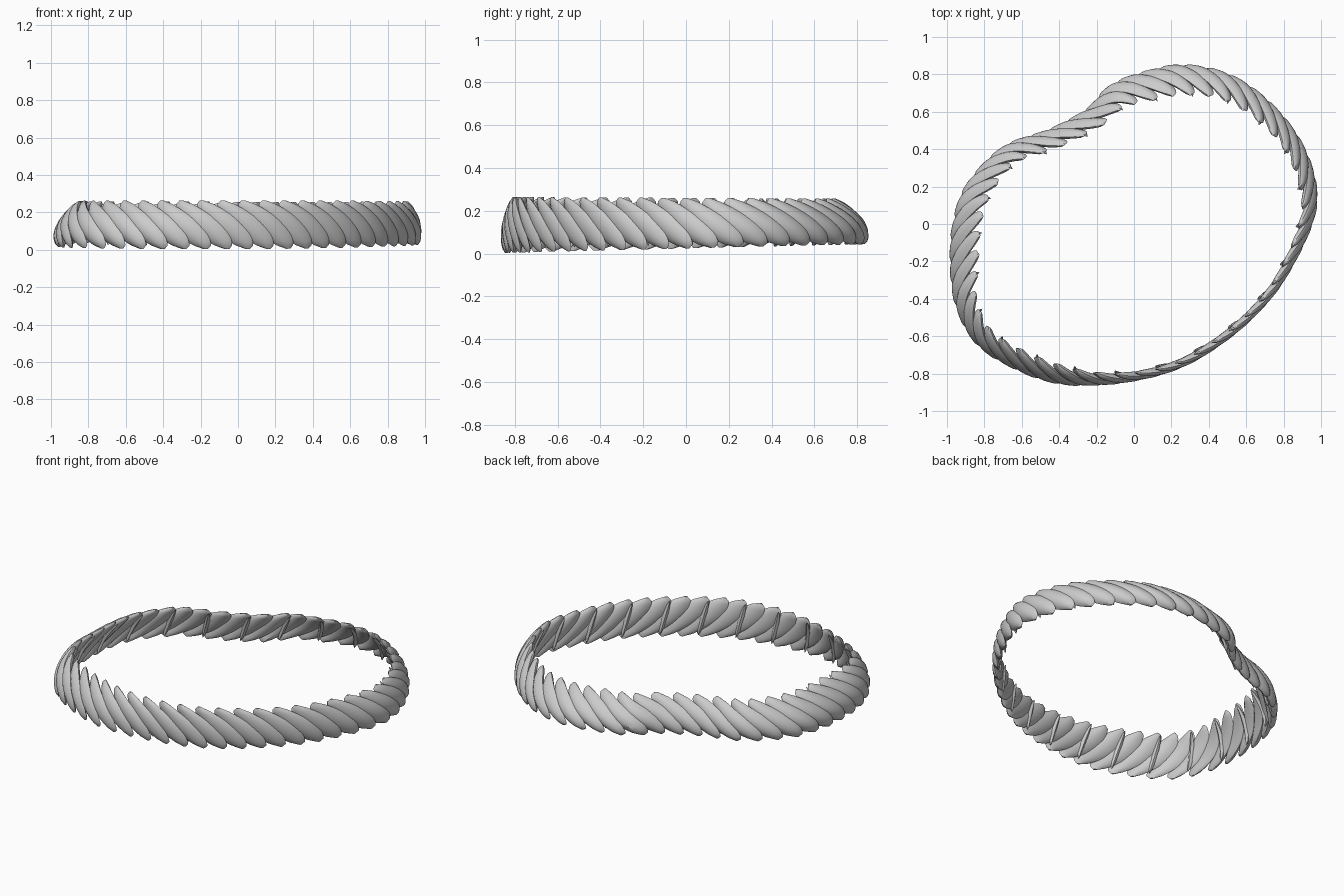
import bpy, bmesh, math
from mathutils import Vector

cube = bpy.data.objects.get("Cube")
if cube:
    bpy.data.objects.remove(cube, do_unlink=True)

grey = bpy.data.materials.new("light_grey")
grey.use_nodes = True
colour = (0.6, 0.6, 0.6, 1)
grey.diffuse_color = colour
grey.node_tree.nodes["Principled BSDF"].inputs["Base Color"].default_value = colour

# Ring centre line, counter-clockwise: x, y, plan width of the band
PATH = [(.915, 0, .085), (.93, .2, .11), (.85, .42, .12), (.69, .61, .14),
        (.49, .74, .16), (.27, .78, .18), (.09, .75, .18), (-.09, .69, .16),
        (-.22, .57, .14), (-.43, .46, .13), (-.67, .37, .13), (-.84, .18, .16),
        (-.9, 0, .17), (-.915, -.2, .17), (-.9, -.42, .14), (-.8, -.61, .13),
        (-.6, -.735, .13), (-.4, -.805, .12), (-.2, -.825, .085), (0, -.81, .06),
        (.2, -.76, .05), (.38, -.67, .05), (.59, -.51, .05), (.77, -.3, .06)]
LEAVES = 48
STEPS = 20


def catmull(a, b, c, d, t):
    return (2 * b + (c - a) * t + (2 * a - 5 * b + 4 * c - d) * t * t
            + (3 * b - a - 3 * c + d) * t ** 3) / 2


# Sample the closed curve densely and measure its length
knots = [Vector(p) for p in PATH]
count = len(knots)
dense = [catmull(knots[i - 1], knots[i], knots[(i + 1) % count],
                 knots[(i + 2) % count], k / STEPS)
         for i in range(count) for k in range(STEPS)]
lengths = [0]
for i, p in enumerate(dense):
    lengths.append(lengths[-1] + (dense[(i + 1) % len(dense)] - p).xy.length)
TOTAL = lengths[-1]


def along(s):
    """Point (x, y, width) at arc length s."""
    s %= TOTAL
    lo, hi = 0, len(dense)
    while hi - lo > 1:
        mid = (lo + hi) // 2
        lo, hi = (mid, hi) if lengths[mid] <= s else (lo, mid)
    f = (s - lengths[lo]) / (lengths[lo + 1] - lengths[lo])
    return dense[lo].lerp(dense[(lo + 1) % len(dense)], f)


def band_point(s, v, d):
    """Point on the leaning band: v runs bottom to top, d points outward."""
    p = along(s)
    tangent = (along(s + .04) - along(s - .04)).xy.normalized()
    out = Vector((tangent.y, -tangent.x))
    lean = max(p.z - .045, 0) / 2
    # The wider stretches of the band are thicker and bulge outward
    bulge = (p.z - .03) * .25 * (.4 - v * v)
    pos = p.xy + out * (d * (.85 + 4 * p.z) + bulge - lean * v)
    half = .119 - .015 * p.y
    return Vector((pos.x, pos.y, .142 + .01 * p.y + half * v))


def add_blade(bm, s0, shear, width, thick, tilt, offset, reach, rows=14, ring=12):
    """Pointed lens-section blade running diagonally across the band."""
    loops = []
    for r in range(rows + 1):
        t = .004 + .992 * r / rows
        v = reach * (1 - 2 * t)
        swell = math.sin(math.pi * t) ** .5
        loop = []
        for k in range(ring):
            a = 2 * math.pi * k / ring
            across = math.cos(a) * width * swell
            depth = thick * swell ** .7 * math.sin(a) * abs(math.sin(a))
            depth += across * tilt + offset
            loop.append(bm.verts.new(
                band_point(s0 - shear * v / 2 + across, v, depth)))
        loops.append(loop)
    for low, high in zip(loops, loops[1:]):
        for k in range(ring):
            j = (k + 1) % ring
            bm.faces.new((low[k], low[j], high[j], high[k]))
    bm.faces.new(loops[0])
    bm.faces.new(loops[-1])


def make_object(name, copies, **blade):
    bm = bmesh.new()
    for i in range(copies):
        add_blade(bm, TOTAL * i / copies, **blade)
    bmesh.ops.recalc_face_normals(bm, faces=bm.faces)
    mesh = bpy.data.meshes.new(name)
    bm.to_mesh(mesh)
    bm.free()
    mesh.materials.append(grey)
    obj = bpy.data.objects.new(name, mesh)
    bpy.context.collection.objects.link(obj)
    bpy.ops.object.select_all(action='DESELECT')
    obj.select_set(True)
    bpy.context.view_layer.objects.active = obj
    bpy.ops.object.shade_smooth_by_angle(angle=math.radians(35))


# Overlapping diagonal leaves form the woven ring
make_object("ring_leaves", LEAVES, shear=.25, width=.092, thick=.022,
            tilt=.15, offset=.002, reach=1)

# Narrow steep strips on the inner side
make_object("inner_strips", LEAVES // 2, shear=.07, width=.016, thick=.01,
            tilt=0, offset=-.018, reach=.85)
